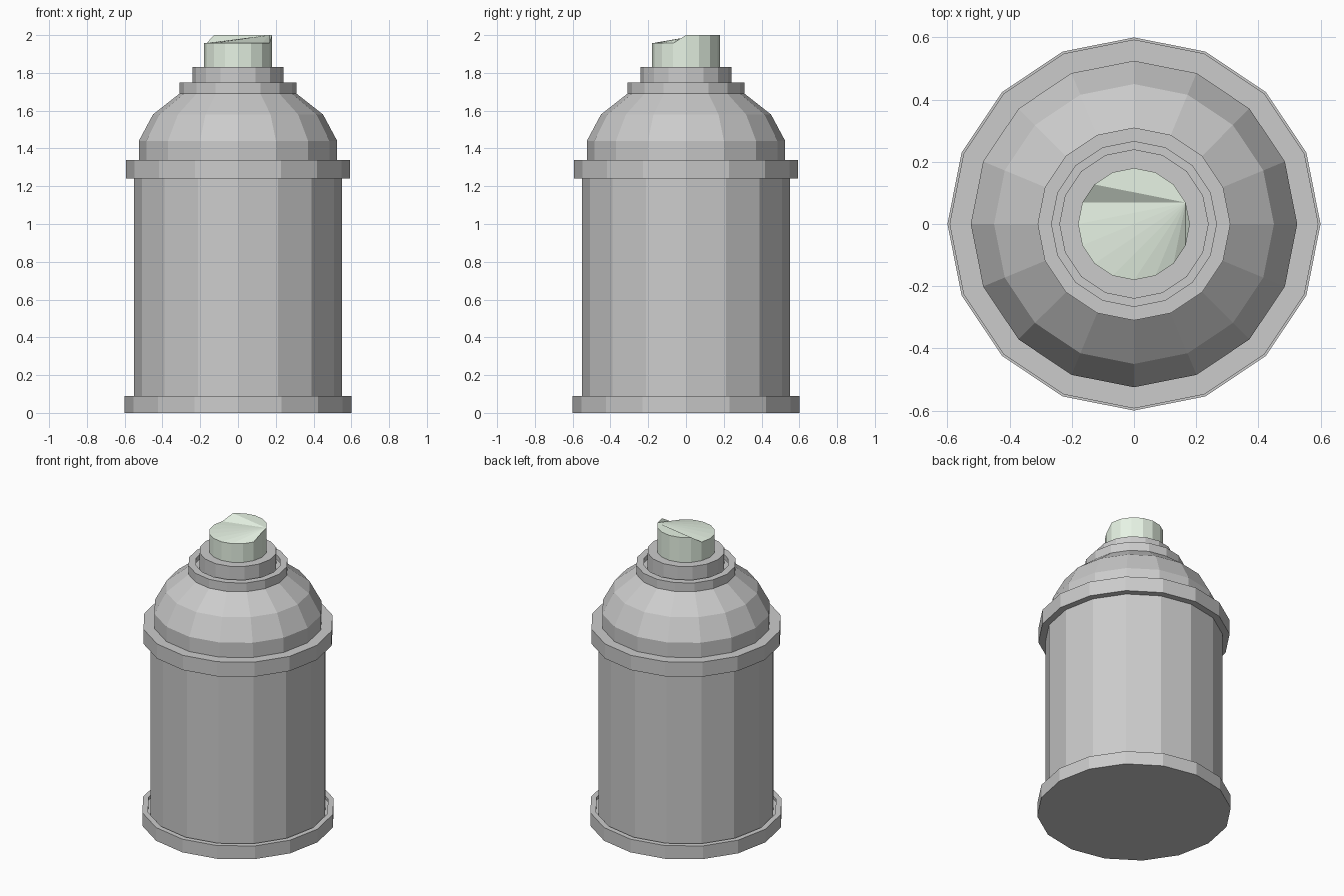
import bpy, bmesh, math

if "Cube" in bpy.data.objects:
    bpy.data.objects.remove(bpy.data.objects["Cube"])

SIDES = 16


def ring(bm, r, z):
    """One ring of vertices; z may be a number or a function of the index."""
    f = z if callable(z) else (lambda i: z)
    return [bm.verts.new((r * math.cos(2 * math.pi * i / SIDES),
                          r * math.sin(2 * math.pi * i / SIDES), f(i)))
            for i in range(SIDES)]


def finish(bm, name, mat=None):
    bmesh.ops.recalc_face_normals(bm, faces=bm.faces)
    me = bpy.data.meshes.new(name)
    bm.to_mesh(me)
    bm.free()
    ob = bpy.data.objects.new(name, me)
    bpy.context.collection.objects.link(ob)
    if mat:
        me.materials.append(mat)
    return ob


def bridge(bm, a, b):
    for i in range(SIDES):
        j = (i + 1) % SIDES
        bm.faces.new((a[i], a[j], b[j], b[i]))


def lathe(name, profile):
    """Turn (radius, z) points, bottom to top, into a capped 16-sided solid."""
    bm = bmesh.new()
    rings = [ring(bm, r, z) for r, z in profile]
    for a, b in zip(rings, rings[1:]):
        bridge(bm, a, b)
    bm.faces.new(rings[0])
    bm.faces.new(rings[-1])
    return finish(bm, name)


# Can: base rim with a thin recess, cylinder wall, top seam
lathe("base_rim", [(0.6, 0), (0.6, 0.09), (0.565, 0.09), (0.565, 0.07)])
lathe("can_body", [(0.55, 0.05), (0.55, 1.26)])
lathe("top_rim", [(0.593, 1.24), (0.593, 1.34)])

# Domed shoulder
lathe("shoulder", [(0.525, 1.32), (0.525, 1.44), (0.45, 1.58), (0.31, 1.69)])

# Valve cup with a groove around the collar
lathe("valve_cup", [(0.31, 1.69), (0.31, 1.75), (0.265, 1.75), (0.265, 1.72)])
lathe("collar", [(0.24, 1.71), (0.24, 1.83)])

# Spray nozzle: the front part of its top is lower, joined by a fan of faces
green = bpy.data.materials.new("pale_green")
green.diffuse_color = (0.8, 0.9, 0.78, 1)
green.use_nodes = True
green.node_tree.nodes["Principled BSDF"].inputs["Base Color"].default_value = green.diffuse_color
bm = bmesh.new()
low = ring(bm, 0.18, 1.82)
top = ring(bm, 0.18, lambda i: 2.0 if i <= 6 else 1.957)
bridge(bm, low, top)
bm.faces.new(low)
for k in range(1, SIDES - 1):
    bm.faces.new((top[1], top[(1 + k) % SIDES], top[(2 + k) % SIDES]))
finish(bm, "nozzle", green)
